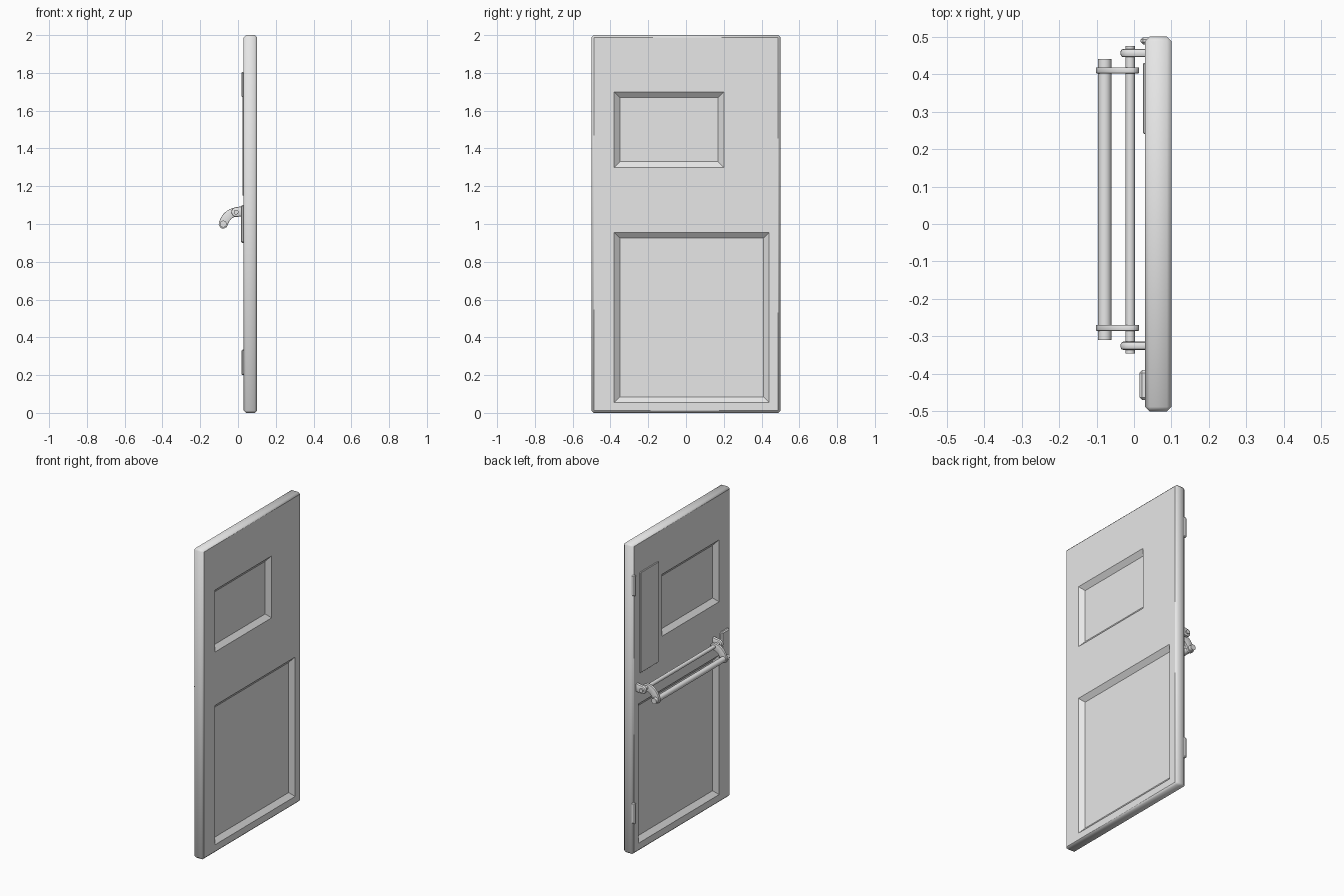
import bpy, bmesh, math
from mathutils import Vector

cube = bpy.data.objects.get("Cube")
if cube:
    bpy.data.objects.remove(cube, do_unlink=True)

grey = bpy.data.materials.new("light_grey")
grey.use_nodes = True
grey.diffuse_color = (0.8, 0.8, 0.8, 1)
grey.node_tree.nodes["Principled BSDF"].inputs["Base Color"].default_value = (0.8, 0.8, 0.8, 1)


def finish(name, bm):
    bmesh.ops.recalc_face_normals(bm, faces=bm.faces)
    mesh = bpy.data.meshes.new(name)
    bm.to_mesh(mesh)
    bm.free()
    mesh.materials.append(grey)
    ob = bpy.data.objects.new(name, mesh)
    bpy.context.collection.objects.link(ob)
    return ob


def smooth(ob, angle=35):
    bpy.ops.object.select_all(action='DESELECT')
    ob.select_set(True)
    bpy.context.view_layer.objects.active = ob
    bpy.ops.object.shade_smooth_by_angle(angle=math.radians(angle))


def box(name, xs, ys, zs, bevel=0.0, segments=1):
    bm = bmesh.new()
    bmesh.ops.create_cube(bm, size=1)
    for v in bm.verts:
        v.co = [r[0] if c < 0 else r[1] for c, r in zip(v.co, (xs, ys, zs))]
    if bevel:
        bmesh.ops.bevel(bm, geom=bm.edges[:], offset=bevel, segments=segments,
                        profile=0.5, affect='EDGES')
    return finish(name, bm)


def rod(name, x, z, y0, y1, radius):
    bm = bmesh.new()
    bmesh.ops.create_cone(bm, cap_ends=True, segments=24, radius1=radius,
                          radius2=radius, depth=y1 - y0)
    for v in bm.verts:
        v.co = (x + v.co.x, (y0 + y1) / 2 + v.co.z, z + v.co.y)
    smooth(finish(name, bm))


def link(name, path, radius, y, thickness, bevel):
    """Flat round-ended bar following a path in the xz plane."""
    path = [Vector(p) for p in path]
    left, right = [], []
    for i, p in enumerate(path):
        t = (path[min(i + 1, len(path) - 1)] - path[max(i - 1, 0)]).normalized()
        n = Vector((-t.y, t.x)) * radius
        left.append(p + n)
        right.append(p - n)

    def cap(centre, start):
        d = start - centre
        a = math.atan2(d.y, d.x)
        return [centre + radius * Vector((math.cos(a - math.pi * k / 8),
                                          math.sin(a - math.pi * k / 8)))
                for k in range(1, 8)]

    outline = left + cap(path[-1], left[-1]) + right[::-1] + cap(path[0], right[0])
    bm = bmesh.new()
    face = bm.faces.new([bm.verts.new((p.x, y - thickness / 2, p.y)) for p in outline])
    ext = bmesh.ops.extrude_face_region(bm, geom=[face])["geom"]
    bmesh.ops.translate(bm, vec=(0, thickness, 0),
                        verts=[g for g in ext if isinstance(g, bmesh.types.BMVert)])
    rims = [e for e in bm.edges if abs(e.verts[0].co.y - e.verts[1].co.y) < 1e-6]
    bmesh.ops.bevel(bm, geom=rims, offset=bevel, segments=2, profile=0.5, affect='EDGES')
    smooth(finish(name, bm))


# Door slab with chamfered rim
FRONT, BACK, DEPTH, SLOPE = 0.1, 0.03, 0.025, 0.03
door = box("door_slab", (BACK, FRONT), (-0.5, 0.5), (0, 2), bevel=0.012)


# Sunken panels with sloped sides, cut into both broad faces
def panel_cutter(y0, y1, z0, z1, surface, outward):
    bm = bmesh.new()
    rings = []
    for depth in (DEPTH, -DEPTH):
        s = SLOPE * depth / DEPTH
        x = surface - outward * depth
        rings.append([bm.verts.new((x, y, z)) for y, z in
                      ((y0 + s, z0 + s), (y1 - s, z0 + s), (y1 - s, z1 - s), (y0 + s, z1 - s))])
    inner, outer = rings
    bm.faces.new(inner)
    bm.faces.new(outer)
    for i in range(4):
        j = (i + 1) % 4
        bm.faces.new((inner[i], inner[j], outer[j], outer[i]))
    return finish("panel_cutter", bm)


for panel in ((-0.38, 0.2, 1.3, 1.7), (-0.38, 0.44, 0.055, 0.955)):
    for surface, outward in ((FRONT, 1), (BACK, -1)):
        cutter = panel_cutter(*panel, surface, outward)
        cutter.hide_render = True
        mod = door.modifiers.new("panel", 'BOOLEAN')
        mod.operation, mod.solver, mod.object = 'DIFFERENCE', 'EXACT', cutter
        bpy.context.view_layer.objects.active = door
        bpy.ops.object.modifier_apply(modifier=mod.name)
        bpy.data.objects.remove(cutter, do_unlink=True)

# Soft rim, flat broad faces and panels
for p in door.data.polygons:
    c = p.center
    rim = abs(c.y) > 0.48 or abs(c.z - 1) > 0.98
    p.use_smooth = rim and abs(p.normal.x) < 0.9

# Hinges, latch plate and raised cover plate
for name, z0 in (("upper_hinge", 1.67), ("lower_hinge", 0.2)):
    box(name, (0.018, 0.045), (0.479, 0.498), (z0, z0 + 0.135), bevel=0.006)
box("latch_plate", (0.015, 0.04), (-0.47, -0.39), (0.9, 1.1), bevel=0.007)
box("cover_plate", (0.024, 0.035), (0.24, 0.43), (1.15, 1.8), bevel=0.003)

# Push bar: fixed pivot rod, swinging hand rod, curved arms and brackets
PIVOT, HAND = (-0.01, 1.063), (-0.078, 1.0)
rod("pivot_rod", *PIVOT, -0.345, 0.475, 0.0125)
rod("hand_rod", *HAND, -0.31, 0.44, 0.018)

bulge = (-0.062, 1.056)
curve = []
for k in range(9):
    t = k / 8
    curve.append([(1 - t) ** 2 * a + 2 * t * (1 - t) * b + t * t * c
                  for a, b, c in zip(HAND, bulge, PIVOT)])
for side, arm_y, bracket_y in (("left", 0.41, 0.456), ("right", -0.277, -0.325)):
    link(side + "_arm", curve, 0.024, arm_y, 0.016, 0.002)
    link(side + "_bracket", (PIVOT, (0.04, 1.07)), 0.026, bracket_y, 0.022, 0.007)
